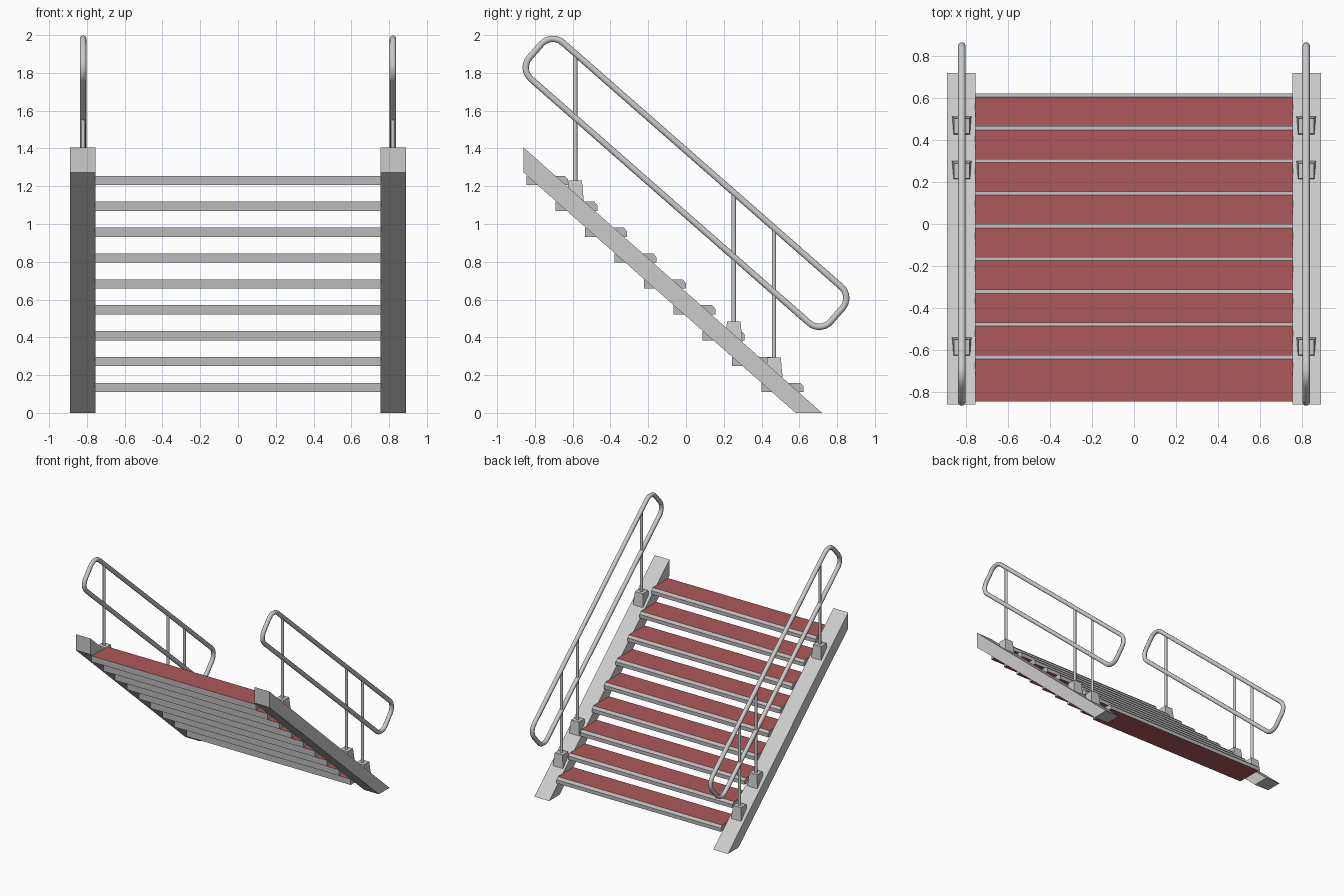
import bpy, bmesh, math
from mathutils import Vector

if "Cube" in bpy.data.objects:
    bpy.data.objects.remove(bpy.data.objects["Cube"])

SLOPE = math.atan(0.877)
RAIL_X = 0.82


def material(name, color):
    m = bpy.data.materials.new(name)
    m.diffuse_color = color
    m.use_nodes = True
    m.node_tree.nodes["Principled BSDF"].inputs["Base Color"].default_value = m.diffuse_color
    return m


def extrude_profile(name, profile, x0, x1):
    """Prism from a (y, z) profile between two x positions."""
    bm = bmesh.new()
    face = bm.faces.new([bm.verts.new((x0, y, z)) for y, z in profile])
    res = bmesh.ops.extrude_face_region(bm, geom=[face])
    verts = [v for v in res["geom"] if isinstance(v, bmesh.types.BMVert)]
    bmesh.ops.translate(bm, verts=verts, vec=(x1 - x0, 0, 0))
    bmesh.ops.recalc_face_normals(bm, faces=bm.faces)
    mesh = bpy.data.meshes.new(name)
    bm.to_mesh(mesh)
    bm.free()
    ob = bpy.data.objects.new(name, mesh)
    bpy.context.collection.objects.link(ob)
    return ob


def rail_loop(name, x):
    """Rounded rectangle tube, tilted along the stair slope."""
    a, b, r, steps = 1.06, 0.128, 0.08, 8
    c, s = math.cos(SLOPE), math.sin(SLOPE)
    pts = []
    corners = ((1, 1, 0), (-1, 1, 90), (-1, -1, 180), (1, -1, 270))
    for su, sv, start in corners:
        for i in range(steps + 1):
            t = math.radians(start + 90 * i / steps)
            u = su * (a - r) + r * math.cos(t)
            v = sv * (b - r) + r * math.sin(t)
            pts.append((x, u * c + v * s, 1.218 - u * s + v * c))
    cu = bpy.data.curves.new(name, "CURVE")
    cu.dimensions = "3D"
    cu.bevel_depth = 0.0175
    cu.bevel_resolution = 3
    sp = cu.splines.new("POLY")
    sp.points.add(len(pts) - 1)
    for p, co in zip(sp.points, pts):
        p.co = (*co, 1)
    sp.use_cyclic_u = True
    ob = bpy.data.objects.new(name, cu)
    bpy.context.collection.objects.link(ob)
    bpy.ops.object.select_all(action="DESELECT")
    ob.select_set(True)
    bpy.context.view_layer.objects.active = ob
    bpy.ops.object.convert(target="MESH")
    bpy.ops.object.shade_smooth()


def post(name, x, y, z0, z1):
    bpy.ops.mesh.primitive_cylinder_add(vertices=16, radius=0.0115, depth=z1 - z0,
                                        location=(x, y, (z0 + z1) / 2))
    bpy.context.object.name = name
    bpy.ops.object.shade_smooth_by_angle(angle=math.radians(40))


def post_base(name, x, y, top):
    """Square block, slightly wider at the bottom."""
    h = 0.11
    bpy.ops.mesh.primitive_cone_add(vertices=4, radius1=0.046 * math.sqrt(2),
                                    radius2=0.036 * math.sqrt(2), depth=h,
                                    location=(x, y, top - h / 2),
                                    rotation=(0, 0, math.pi / 4))
    bpy.context.object.name = name


grey = material("grey_metal", (0.5, 0.5, 0.5, 1))
red = material("red_tread", (0.42, 0.1, 0.1, 1))

# Treads with chamfered nosing, red on top and underside
for i in range(9):
    y, z = 0.622 - 0.1557 * i, 0.11 + 0.137 * i
    profile = [(y - 0.222, z), (y, z), (y, z + 0.03), (y - 0.018, z + 0.049),
               (y - 0.222, z + 0.049)]
    tread = extrude_profile(f"tread_{i + 1}", profile, -0.756, 0.756)
    tread.data.materials.append(grey)
    tread.data.materials.append(red)
    for p in tread.data.polygons:
        p.material_index = 1 if abs(p.normal.z) > 0.95 else 0

# Sides: stringer, rail loop, posts and their bases
for side, s in (("left", -1), ("right", 1)):
    extrude_profile(f"stringer_{side}",
                    [(-0.86, 1.405), (-0.86, 1.272), (0.58, 0), (0.72, 0)],
                    s * 0.755, s * 0.89)
    rail_loop(f"handrail_{side}", s * RAIL_X)
    for n, (y, top) in enumerate(((-0.587, 1.23), (0.253, 0.483), (0.466, 0.292)), 1):
        post_base(f"post_base_{side}_{n}", s * RAIL_X, y, top)
        post(f"post_{side}_{n}", s * RAIL_X, y, top - 0.02, 1.388 - 0.877 * y)
